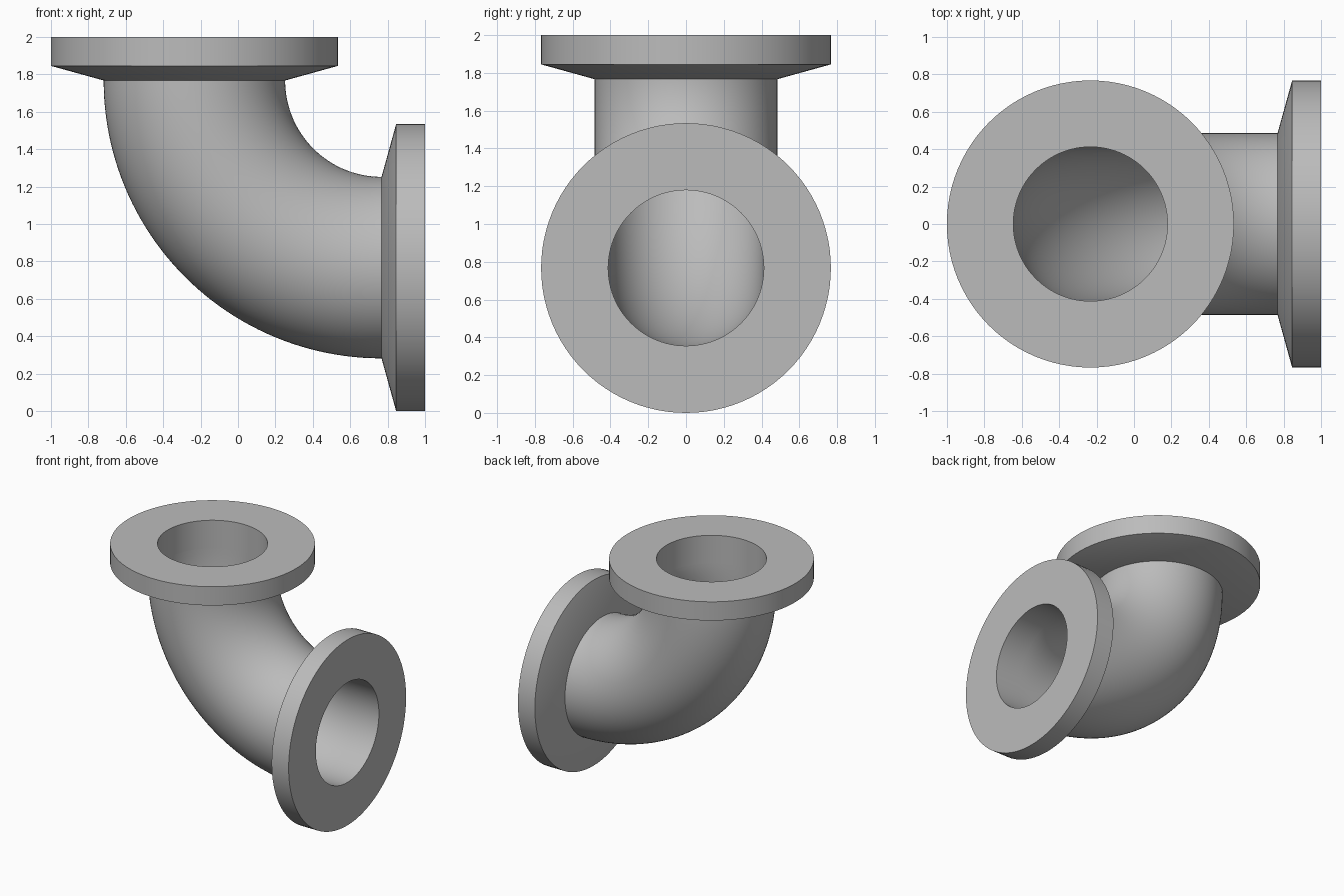
import bpy
import bmesh
from math import sin, cos, pi, radians
from mathutils import Vector

cube = bpy.data.objects.get("Cube")
if cube:
    bpy.data.objects.remove(cube, do_unlink=True)

# Dimensions
SIDES, STEPS = 96, 48
RIM_R, PIPE_R, BORE_R = 0.767, 0.485, 0.412
BEND_R = 1.0
NECK, THICK = 0.078, 0.233
BEND_CENTRE = Vector((0.767, 0, 1.767))

# Plain grey metal
steel = bpy.data.materials.new("grey metal")
steel.use_nodes = True
colour = (0.5, 0.5, 0.5, 1)
steel.diffuse_color = colour
steel.node_tree.nodes["Principled BSDF"].inputs["Base Color"].default_value = colour


def ring(angle, offset, radius):
    """Circle across the bend at an angle, slid straight along the pipe by offset."""
    out = Vector((-cos(angle), 0, -sin(angle)))
    along = Vector((sin(angle), 0, -cos(angle)))
    middle = BEND_CENTRE + out * BEND_R + along * offset
    turns = [2 * pi * i / SIDES for i in range(SIDES)]
    return [middle + radius * (cos(a) * out + Vector((0, sin(a) * 1.0, 0))) for a in turns]


def loft(name, rings):
    """Skin a closed loop of rings into a hollow solid."""
    bm = bmesh.new()
    rows = [[bm.verts.new(p) for p in r] for r in rings]
    for j, row in enumerate(rows):
        after = rows[(j + 1) % len(rows)]
        for i in range(SIDES):
            k = (i + 1) % SIDES
            bm.faces.new((row[i], row[k], after[k], after[i]))
    bmesh.ops.recalc_face_normals(bm, faces=bm.faces)
    mesh = bpy.data.meshes.new(name)
    bm.to_mesh(mesh)
    bm.free()
    mesh.materials.append(steel)
    obj = bpy.data.objects.new(name, mesh)
    bpy.context.collection.objects.link(obj)
    bpy.ops.object.select_all(action='DESELECT')
    obj.select_set(True)
    bpy.context.view_layer.objects.active = obj
    bpy.ops.object.shade_smooth_by_angle(angle=radians(30))


# Curved pipe: outer wall one way, bore back the other way
angles = [pi / 2 * i / STEPS for i in range(STEPS + 1)]
loft("elbow_pipe", [ring(a, 0, PIPE_R) for a in angles]
     + [ring(a, 0, BORE_R) for a in reversed(angles)])

# Flanges: sloped neck, straight rim, flat face and bore
profile = [(0, BORE_R), (0, PIPE_R), (NECK, RIM_R), (THICK, RIM_R), (THICK, BORE_R)]
for name, angle, way in (("top_flange", 0, -1), ("side_flange", pi / 2, 1)):
    loft(name, [ring(angle, way * d, r) for d, r in profile])
